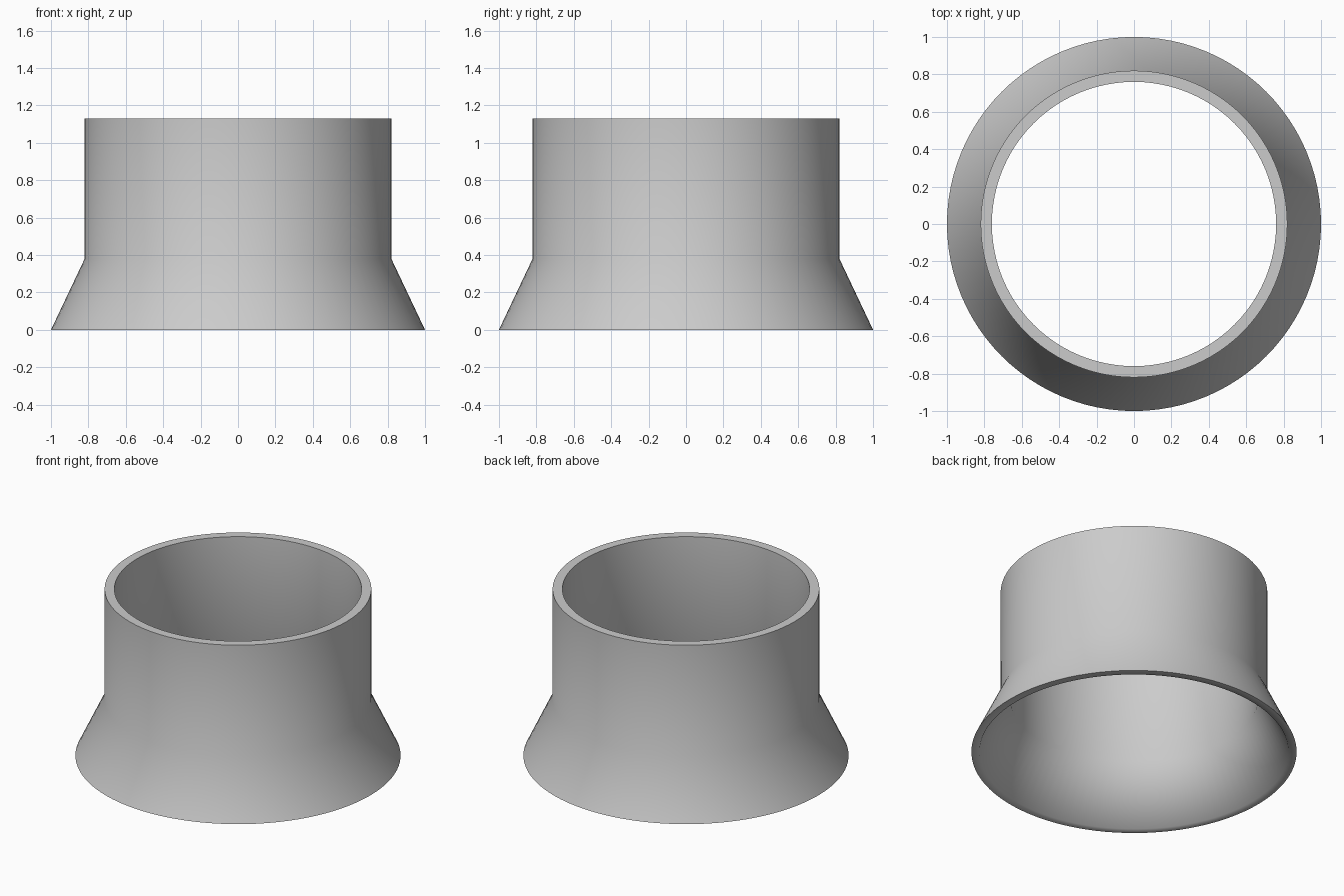
import bpy, bmesh, math

cube = bpy.data.objects.get("Cube")
if cube:
    bpy.data.objects.remove(cube, do_unlink=True)

SEGMENTS = 96

# Single plain grey material
grey = bpy.data.materials.new("plain_grey")
grey.use_nodes = True
colour = (0.6, 0.6, 0.6, 1)
grey.diffuse_color = colour
grey.node_tree.nodes["Principled BSDF"].inputs["Base Color"].default_value = colour

# Closed wall section (radius, height): flared skirt below a straight collar
section = [(1.0, 0), (0.82, 0.38), (0.82, 1.13), (0.76, 1.13), (0.76, 0.37), (0.95, 0)]

bm = bmesh.new()
verts = [bm.verts.new((r, 0, z)) for r, z in section]
edges = [bm.edges.new((a, b)) for a, b in zip(verts, verts[1:] + verts[:1])]
bmesh.ops.spin(bm, geom=verts + edges, cent=(0, 0, 0), axis=(0, 0, 1),
               angle=math.tau, steps=SEGMENTS, use_merge=True)
bmesh.ops.remove_doubles(bm, verts=bm.verts, dist=0.0001)
bmesh.ops.recalc_face_normals(bm, faces=bm.faces)

mesh = bpy.data.meshes.new("flared_collar")
bm.to_mesh(mesh)
bm.free()
mesh.materials.append(grey)
collar = bpy.data.objects.new("flared_collar", mesh)
bpy.context.collection.objects.link(collar)

# Smooth walls with crisp top rim and outer bottom edge
bpy.context.view_layer.objects.active = collar
collar.select_set(True)
bpy.ops.object.shade_smooth_by_angle(angle=math.radians(70))
